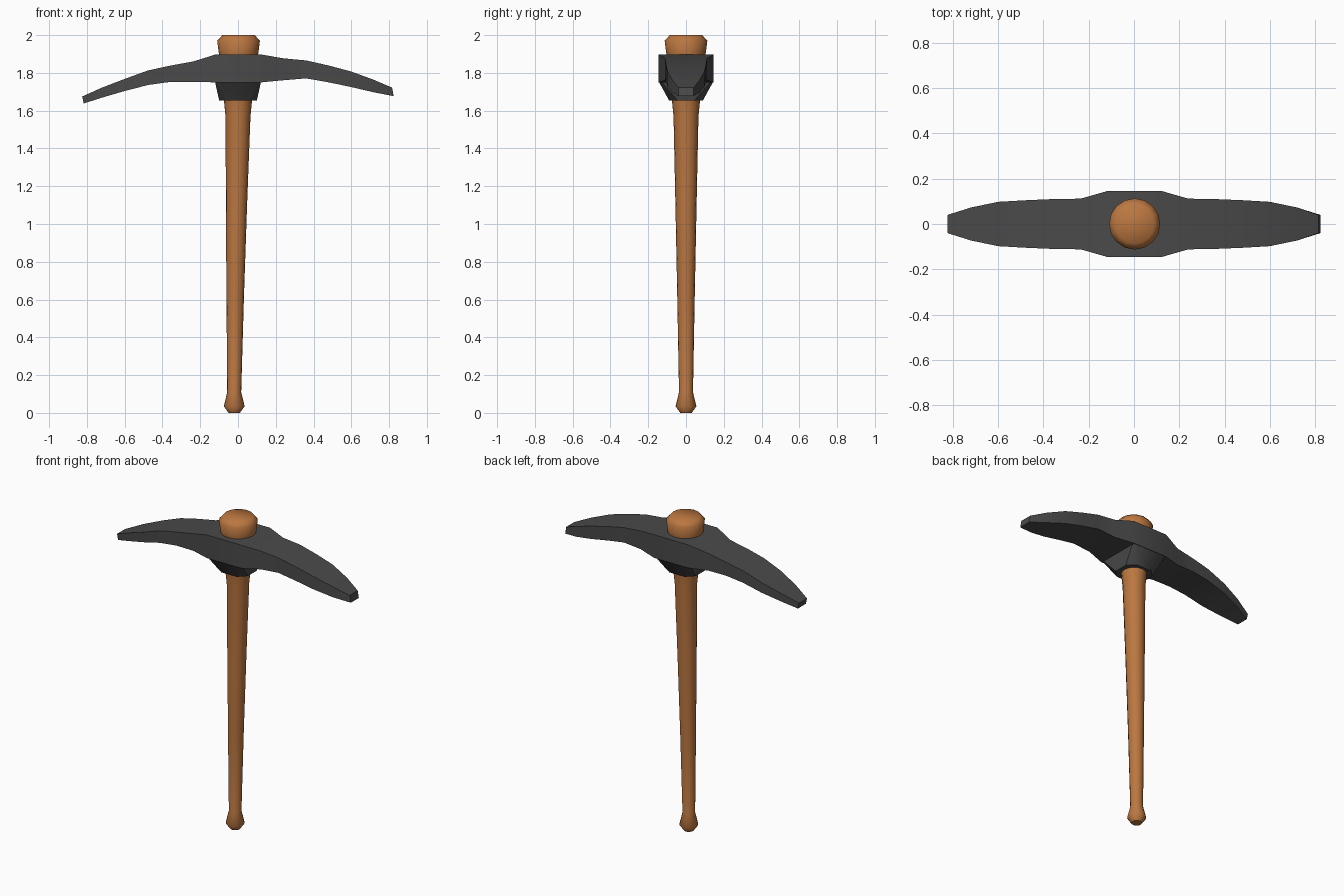
import bpy, bmesh, math

if "Cube" in bpy.data.objects:
    bpy.data.objects.remove(bpy.data.objects["Cube"])


def material(name, color):
    m = bpy.data.materials.new(name)
    m.diffuse_color = (*color, 1)
    m.use_nodes = True
    m.node_tree.nodes["Principled BSDF"].inputs["Base Color"].default_value = m.diffuse_color
    return m


def loft(name, rings, mat, angle):
    """Skin a list of equal-length rings and cap both ends."""
    bm = bmesh.new()
    loops = [[bm.verts.new(p) for p in ring] for ring in rings]
    n = len(loops[0])
    for a, b in zip(loops, loops[1:]):
        for i in range(n):
            j = (i + 1) % n
            bm.faces.new((a[i], a[j], b[j], b[i]))
    bm.faces.new(loops[0])
    bm.faces.new(loops[-1])
    bmesh.ops.recalc_face_normals(bm, faces=bm.faces)
    mesh = bpy.data.meshes.new(name)
    bm.to_mesh(mesh)
    bm.free()
    mesh.materials.append(mat)
    ob = bpy.data.objects.new(name, mesh)
    bpy.context.collection.objects.link(ob)
    bpy.ops.object.select_all(action='DESELECT')
    ob.select_set(True)
    bpy.context.view_layer.objects.active = ob
    bpy.ops.object.shade_smooth_by_angle(angle=math.radians(angle))
    return ob


wood = material("brown wood", (0.50, 0.185, 0.052))
iron = material("dark iron", (0.068, 0.068, 0.068))

# Handle: slightly leaning tapered shaft with pommel and top knob (z, centre x, radius)
shaft = [(0, -0.02, 0.03), (0.035, -0.02, 0.055), (0.11, -0.02, 0.037),
         (0.6, -0.015, 0.046), (1.1, -0.008, 0.056), (1.57, 0.0, 0.066),
         (1.65, 0.0, 0.074), (1.9, 0.003, 0.104), (1.97, 0.003, 0.113),
         (2.0, 0.003, 0.086)]
N = 16
loft("handle", [[(cx + r * math.cos(2 * math.pi * i / N), r * math.sin(2 * math.pi * i / N), z)
                 for i in range(N)] for z, cx, r in shaft], wood, 50)

# Pick head: rectangular sections along x (x top, z top, x bottom, z bottom, half width)
sections = [(-0.825, 1.675, -0.817, 1.638, 0.04), (-0.72, 1.722, -0.71, 1.672, 0.073),
            (-0.60, 1.768, -0.60, 1.704, 0.098), (-0.476, 1.813, -0.476, 1.736, 0.105),
            (-0.36, 1.838, -0.36, 1.752, 0.11), (-0.235, 1.861, -0.235, 1.752, 0.112),
            (-0.12, 1.897, -0.12, 1.75, 0.145), (0.125, 1.897, 0.125, 1.75, 0.145),
            (0.24, 1.877, 0.24, 1.761, 0.112), (0.36, 1.866, 0.36, 1.771, 0.11),
            (0.48, 1.839, 0.48, 1.75, 0.105), (0.60, 1.807, 0.60, 1.725, 0.098),
            (0.72, 1.763, 0.72, 1.697, 0.073), (0.816, 1.722, 0.824, 1.677, 0.04)]
loft("pick_head", [[(xt, -w, zt), (xt, w, zt), (xb, w, zb), (xb, -w, zb)]
                   for xt, zt, xb, zb, w in sections], iron, 30)


# Socket collar under the head, tapering to a chamfered bottom
def chamfered(hx, hy, c, z):
    return [(hx, hy - c, z), (hx - c, hy, z), (c - hx, hy, z), (-hx, hy - c, z),
            (-hx, c - hy, z), (c - hx, -hy, z), (hx - c, -hy, z), (hx, c - hy, z)]


loft("socket_collar", [chamfered(0.122, 0.145, 0.012, 1.755),
                       chamfered(0.1, 0.09, 0.045, 1.655)], iron, 40)
